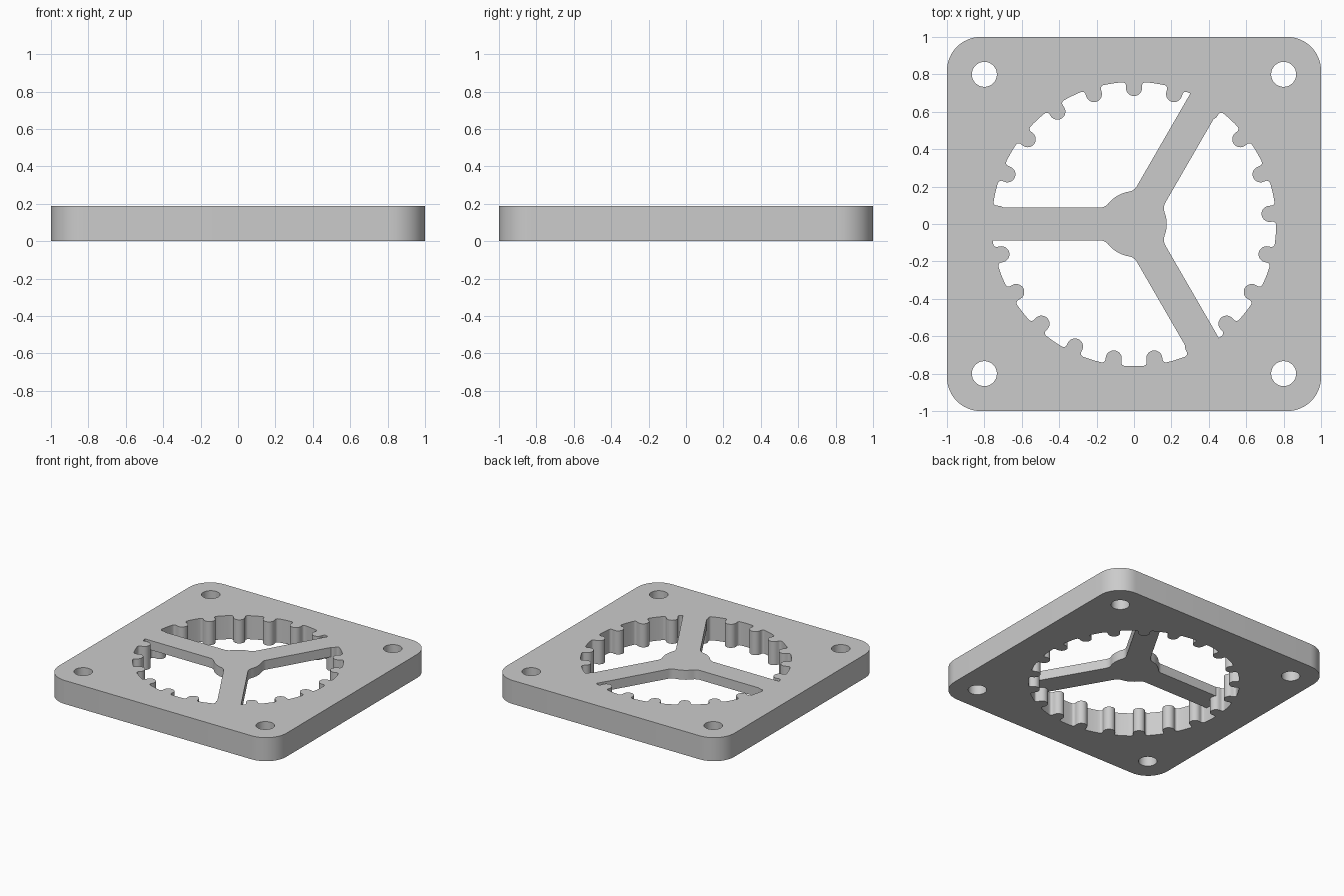
import bpy, bmesh
from math import sin, cos, asin, degrees, radians, sqrt
from mathutils import Vector, Matrix

cube = bpy.data.objects.get("Cube")
if cube:
    bpy.data.objects.remove(cube, do_unlink=True)

HEIGHT = 0.187
SPOKE_BOTTOM = 0.112
TEETH = 21

grey = bpy.data.materials.new("light grey")
grey.use_nodes = True
grey.diffuse_color = (0.6, 0.6, 0.6, 1)
grey.node_tree.nodes["Principled BSDF"].inputs["Base Color"].default_value = (0.6, 0.6, 0.6, 1)


def polar(r, a):
    return Vector((r * cos(radians(a)), r * sin(radians(a))))


def arc(centre, r, start, end, steps):
    return [Vector(centre) + polar(r, start + (end - start) * i / steps) for i in range(steps + 1)]


def turned(points, a):
    rot = Matrix.Rotation(radians(a), 2)
    return [rot @ p for p in points]


def prism(name, outline, bottom, top):
    """Extrude a closed 2D outline between two heights."""
    bm = bmesh.new()
    face = bm.faces.new([bm.verts.new((p.x, p.y, bottom)) for p in outline])
    ext = bmesh.ops.extrude_face_region(bm, geom=[face])
    moved = [v for v in ext["geom"] if isinstance(v, bmesh.types.BMVert)]
    bmesh.ops.translate(bm, verts=moved, vec=(0, 0, top - bottom))
    bmesh.ops.recalc_face_normals(bm, faces=bm.faces)
    mesh = bpy.data.meshes.new(name)
    bm.to_mesh(mesh)
    bm.free()
    mesh.materials.append(grey)
    obj = bpy.data.objects.new(name, mesh)
    bpy.context.collection.objects.link(obj)
    return obj


def cut(target, cutter):
    """Subtract the cutter from the target and discard it."""
    mod = target.modifiers.new("cut", 'BOOLEAN')
    mod.operation = 'DIFFERENCE'
    mod.solver = 'EXACT'
    mod.object = cutter
    bpy.context.view_layer.objects.active = target
    bpy.ops.object.modifier_apply(modifier=mod.name)
    bpy.data.objects.remove(cutter, do_unlink=True)


# Square plate with rounded corners
radius = 0.18
outline = []
for k in range(4):
    outline += turned(arc((1 - radius, 1 - radius), radius, 0, 90, 12), 90 * k)
plate = prism("mounting_plate", outline, 0, HEIGHT)

# Toothed opening: rounded teeth pointing inward, with filleted roots
root, half, fillet, tip = 0.76, 0.043, 0.018, 0.727
side = half + fillet
root_centre = sqrt((root - fillet) ** 2 - side ** 2)
lean = degrees(asin(side / (root - fillet)))
right_root = arc((side, root_centre), fillet, 90 - lean, 180, 5)
left_root = [Vector((-p.x, p.y)) for p in reversed(right_root)]
tooth = right_root + arc((0, tip), half, 0, -180, 14) + left_root
pitch = 360 / TEETH
valley = arc((0, 0), root, 90 + lean, 90 + pitch - lean, 5)[1:-1]
outline = []
for k in range(TEETH):
    outline += turned(tooth + valley, pitch * k)
opening = prism("toothed_opening", outline, -0.1, 0.3)

# Three spokes with a filleted hub, left standing inside the opening
width, hub, blend, reach = 0.088, 0.175, 0.06, 0.85
lean = degrees(asin((width + blend) / (hub + blend)))
swing = 60 - lean
third = arc(polar(hub + blend, -swing), blend, -150, -180 - swing, 6)
third += arc((0, 0), hub, -swing, swing, 8)[1:-1]
third += arc(polar(hub + blend, swing), blend, 180 + swing, 150, 6)
third += turned([Vector((reach, -width)), Vector((reach, width))], 60)
outline = []
for k in range(3):
    outline += turned(third, 120 * k)
spokes = prism("spokes", outline, SPOKE_BOTTOM, 0.4)

cut(opening, spokes)
cut(plate, opening)

# Four corner screw holes
for x in (-0.8, 0.8):
    for y in (-0.8, 0.8):
        cut(plate, prism("screw_hole", arc((x, y), 0.067, 0, 360, 32)[:-1], -0.1, 0.3))

bpy.ops.object.select_all(action='DESELECT')
plate.select_set(True)
bpy.context.view_layer.objects.active = plate
bpy.ops.object.shade_smooth_by_angle(angle=radians(35))
